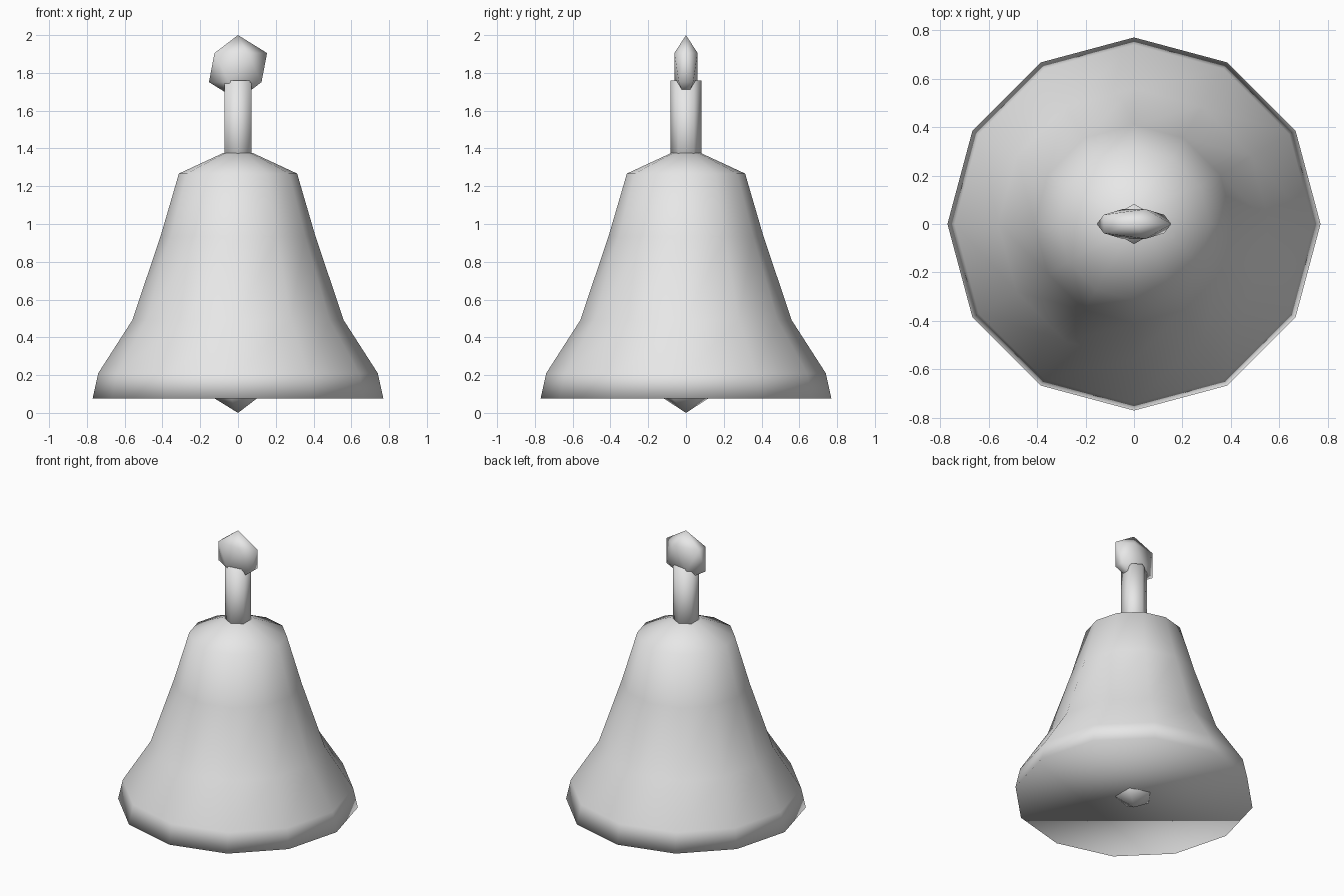
import bpy, bmesh, math
from mathutils import Matrix, Vector

cube = bpy.data.objects.get("Cube")
if cube:
    bpy.data.objects.remove(cube, do_unlink=True)

# Single plain material
grey = bpy.data.materials.new("light_grey")
grey.use_nodes = True
colour = (0.8, 0.8, 0.8, 1)
grey.diffuse_color = colour
grey.node_tree.nodes["Principled BSDF"].inputs["Base Color"].default_value = colour


def finish(name, bm):
    """Turn a bmesh into a smooth-shaded object."""
    bmesh.ops.recalc_face_normals(bm, faces=bm.faces)
    for face in bm.faces:
        face.smooth = True
    mesh = bpy.data.meshes.new(name)
    bm.to_mesh(mesh)
    bm.free()
    mesh.materials.append(grey)
    obj = bpy.data.objects.new(name, mesh)
    bpy.context.scene.collection.objects.link(obj)
    return obj


def turned(name, profile, sides, start=0.0):
    """Closed solid from (radius, height) rings, bottom to top."""
    bm = bmesh.new()
    rings = []
    for r, z in profile:
        angles = [start + math.tau * i / sides for i in range(sides)]
        rings.append([bm.verts.new((r * math.cos(a), r * math.sin(a), z)) for a in angles])
    for low, high in zip(rings, rings[1:]):
        for i in range(sides):
            j = (i + 1) % sides
            bm.faces.new((low[i], low[j], high[j], high[i]))
    bm.faces.new(rings[0][::-1])
    bm.faces.new(rings[-1])
    return finish(name, bm)


def faceted_ball(name, radius, height, depth=1.0):
    """Twenty-sided ball, optionally flattened front to back."""
    bm = bmesh.new()
    place = Matrix.Translation((0, 0, height)) @ Matrix.Diagonal(Vector((1, depth, 1, 1)))
    bmesh.ops.create_icosphere(bm, subdivisions=1, radius=radius, matrix=place)
    return finish(name, bm)


# Flared bell body with closed base
turned("bell_body", [(0.77, 0.075), (0.74, 0.21), (0.56, 0.49),
                     (0.41, 0.935), (0.313, 1.267), (0.08, 1.375)], 12)

# Six-sided handle post, sunk into the body
turned("handle_post", [(0.083, 1.25), (0.083, 1.76)], 6, math.pi / 2)

# Flattened grip on top and clapper poking out below
faceted_ball("handle_knob", 0.172, 1.828, 0.42)
faceted_ball("clapper", 0.17, 0.17)
